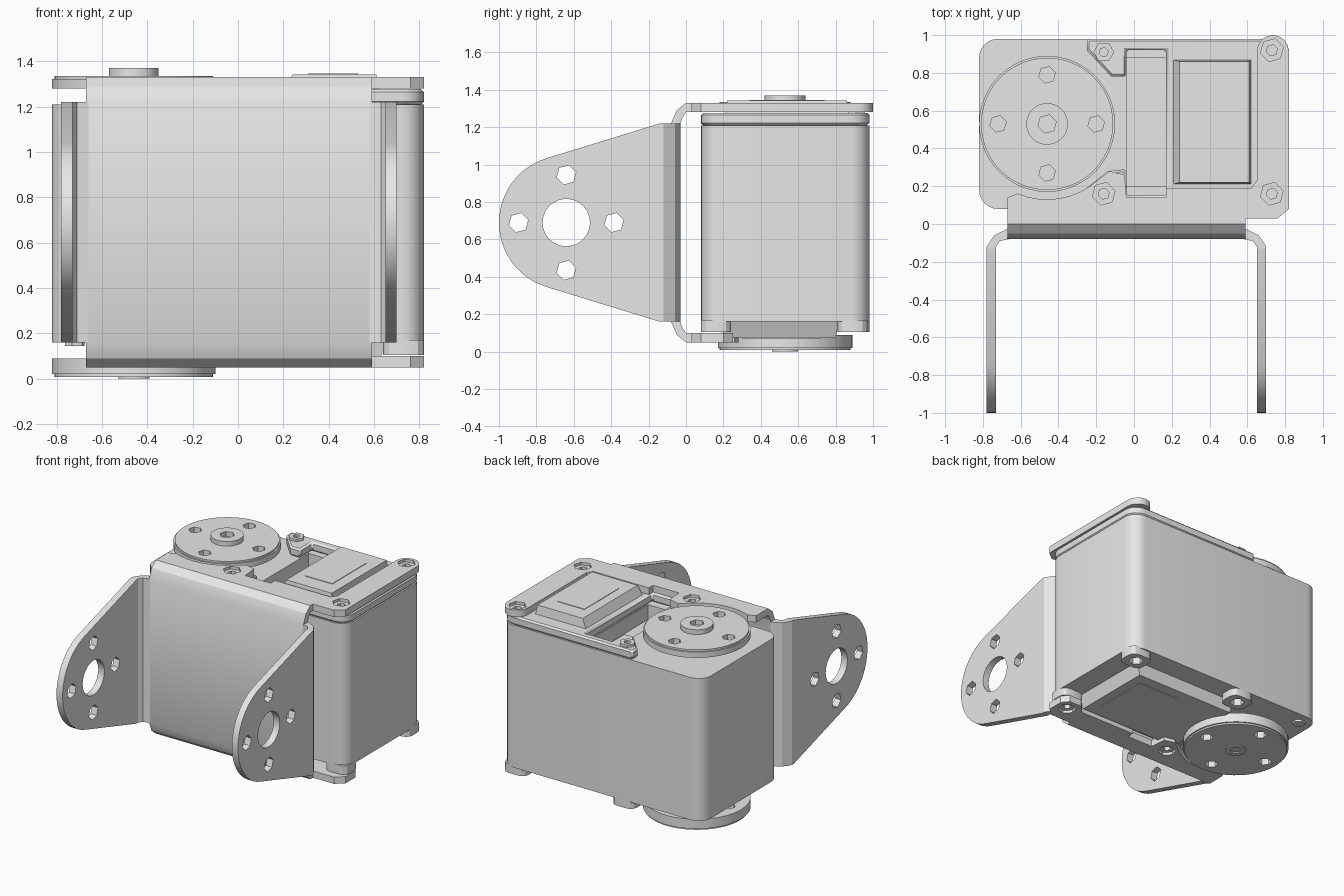
import bpy, bmesh
from math import sin, cos, pi, radians

if "Cube" in bpy.data.objects:
    bpy.data.objects.remove(bpy.data.objects["Cube"])

grey = bpy.data.materials.new("light grey")
grey.diffuse_color = (0.8, 0.8, 0.8, 1)
grey.use_nodes = True
grey.node_tree.nodes["Principled BSDF"].inputs["Base Color"].default_value = grey.diffuse_color


def circle(cx, cy, r, n=32, start=0.0, end=360.0):
    """Points on a full circle, or on an arc when end - start < 360."""
    full = end - start >= 360
    steps = n if full else n - 1
    return [(cx + r * cos(radians(start + (end - start) * i / steps)),
             cy + r * sin(radians(start + (end - start) * i / steps))) for i in range(n)]


def rounded(x0, x1, y0, y1, r, n=7):
    pts = []
    for cx, cy, a in ((x1 - r, y1 - r, 0), (x0 + r, y1 - r, 90),
                      (x0 + r, y0 + r, 180), (x1 - r, y0 + r, 270)):
        pts += circle(cx, cy, r, n, a, a + 90)
    return pts


def rect(x0, x1, y0, y1):
    return [(x0, y0), (x1, y0), (x1, y1), (x0, y1)]


def finish(name, bm, axis, bevel):
    bmesh.ops.remove_doubles(bm, verts=bm.verts, dist=0.0005)
    if axis == 'x':                     # profile drawn in y,z and extruded along x
        for v in bm.verts:
            v.co = (v.co.z, v.co.x, v.co.y)
    bmesh.ops.recalc_face_normals(bm, faces=bm.faces)
    me = bpy.data.meshes.new(name)
    bm.to_mesh(me)
    bm.free()
    me.materials.append(grey)
    ob = bpy.data.objects.new(name, me)
    bpy.context.collection.objects.link(ob)
    if bevel:
        m = ob.modifiers.new("bevel", 'BEVEL')
        m.width, m.segments, m.limit_method, m.angle_limit = bevel, 1, 'ANGLE', radians(50)
    return ob


def prism(name, pts, w0, w1, axis='z', bevel=0, top=None):
    """Solid extrusion; top gives a different outline for sloped sides."""
    bm = bmesh.new()
    a = [bm.verts.new((u, v, w0)) for u, v in pts]
    b = [bm.verts.new((u, v, w1)) for u, v in (top or pts)]
    bm.faces.new(a)
    bm.faces.new(b)
    for i in range(len(a)):
        j = (i + 1) % len(a)
        bm.faces.new((a[i], a[j], b[j], b[i]))
    return finish(name, bm, axis, bevel)


def sheet(name, loops, w0, w1, axis='z'):
    """Extruded outline with holes (first loop is the outline)."""
    cu = bpy.data.curves.new("outline", 'CURVE')
    cu.dimensions, cu.fill_mode, cu.extrude = '2D', 'BOTH', (w1 - w0) / 2
    for pts in loops:
        sp = cu.splines.new('POLY')
        sp.points.add(len(pts) - 1)
        for p, (u, v) in zip(sp.points, pts):
            p.co = (u, v, 0, 1)
        sp.use_cyclic_u = True
    tmp = bpy.data.objects.new("outline", cu)
    bpy.context.collection.objects.link(tmp)
    me = tmp.evaluated_get(bpy.context.evaluated_depsgraph_get()).to_mesh()
    bm = bmesh.new()
    bm.from_mesh(me)
    bpy.data.objects.remove(tmp)
    for v in bm.verts:
        v.co.z += (w0 + w1) / 2
    return finish(name, bm, axis, 0)


def hexagon(cx, cy, r):
    return circle(cx, cy, r, 6, 15, 375)


# Motor case with a pocket behind the connector
case = prism("motor_case", rounded(-0.82, 0.82, 0.08, 0.98, 0.1), 0.16, 1.21)
cutter = prism("pocket_cutter", rect(-0.04, 0.17, 0.2, 0.88), 1.1, 1.3)
cutter.hide_render = True
cutter.hide_viewport = False
cutter.display_type = 'WIRE'
mod = case.modifiers.new("pocket", 'BOOLEAN')
mod.operation, mod.object, mod.solver = 'DIFFERENCE', cutter, 'EXACT'
bpy.context.view_layer.objects.active = case
bpy.ops.object.modifier_apply(modifier="pocket")
bpy.data.objects.remove(cutter)

# Raised rim of the case around the connector pocket
rim = [(-0.25, 0.98), (-0.25, 0.92), (-0.12, 0.78), (-0.04, 0.78), (-0.04, 0.92), (0.17, 0.92),
       (0.17, 0.15), (-0.04, 0.15), (-0.04, 0.29), (-0.14, 0.28), (-0.25, 0.19), (-0.3, 0.08)]
rim += circle(0.72, 0.18, 0.1, 7, 270, 360) + circle(0.72, 0.88, 0.1, 7, 0, 90)
prism("case_rim", rim, 1.21, 1.277, bevel=0.012)

# Raised covers with a thin label plate, above and below
prism("top_cover", rect(0.17, 0.63, 0.2, 0.88), 1.2, 1.342, top=rect(0.24, 0.61, 0.22, 0.86))
prism("top_label", rect(0.31, 0.53, 0.34, 0.74), 1.342, 1.346)
prism("bottom_cover", rect(-0.2, 0.66, 0.18, 0.82), 0.17, 0.075, top=rect(-0.18, 0.62, 0.2, 0.8))
prism("bottom_label", rect(0.22, 0.55, 0.3, 0.72), 0.071, 0.075)

# Feet and screws under the case
for x, y in ((0.73, 0.16), (0.73, 0.89), (-0.16, 0.16), (-0.16, 0.9)):
    w = 0.09
    foot = rounded(x - w, x + w, y - 0.08, y + 0.08, 0.05, 4)
    sheet("case_foot", [foot, hexagon(x, y, 0.05)], 0.105, 0.17)
prism("corner_screw", hexagon(-0.72, 0.89, 0.045), 0.145, 0.17)

# Output wheels on both ends of the shaft
HX, HY = -0.46, 0.53
holes = [hexagon(HX + 0.26 * cos(i * pi / 2), HY + 0.26 * sin(i * pi / 2), 0.045) for i in range(4)]
for name, z0, z1, z2 in (("top_wheel", 1.28, 1.322, 1.335), ("bottom_wheel", 0.09, 0.02, 0.008)):
    sheet(name, [circle(HX, HY, 0.36, 48)] + holes, min(z0, z1), max(z0, z1))
    sheet(name + "_face", [circle(HX, HY, 0.35, 48)] + holes, min(z1, z2), max(z1, z2))
prism("top_shaft", circle(HX, HY, 0.18), 1.2, 1.29)
prism("bottom_shaft", circle(HX, HY, 0.18), 0.05, 0.17)
sheet("top_hub", [circle(HX, HY, 0.11), hexagon(HX, HY, 0.05)], 1.33, 1.37)
sheet("bottom_hub", [circle(HX, HY, 0.07), hexagon(HX, HY, 0.04)], 0.0, 0.01)

# Bent bracket wall in front, folding into the top and bottom plates
outer = [(0.02, 1.33), (0.0, 1.33), (-0.05, 1.29), (-0.08, 1.22)]
inner = [(-0.03, 1.22), (-0.02, 1.25), (0.0, 1.28), (0.02, 1.28)]


def flip(pts):
    return [(y, 1.38 - z) for y, z in reversed(pts)]


prism("bracket_wall", outer + flip(outer) + flip(inner) + inner, -0.67, 0.59, 'x')

# Top and bottom bracket plates, cut away around the wheel
front = [(-0.67, 0.02), (0.59, 0.02), (0.59, 0.03), (0.76, 0.03), (0.82, 0.08)]
back = [(0.62, 0.19), (0.17, 0.19), (0.17, 0.14), (-0.04, 0.14), (-0.05, 0.26), (-0.13, 0.28)]
back += circle(HX, HY, 0.4, 9, 312, 247) + [(-0.67, 0.14)]
top_strip = circle(0.735, 0.915, 0.085, 9, 0, 180) + [(0.65, 0.23)]
bottom_strip = [(0.82, 0.2), (0.78, 0.25), (0.68, 0.25)]
near = [(0.73, 0.16), (-0.16, 0.16)]
for name, strip, spots, z0 in (("top_plate", top_strip, near + [(0.73, 0.92)], 1.28),
                               ("bottom_plate", bottom_strip, near, 0.05)):
    sheet(name, [front + strip + back] + [hexagon(x, y, 0.062) for x, y in spots], z0, z0 + 0.05)
    for x, y in spots:
        z = z0 if z0 > 1 else z0 + 0.02
        sheet("plate_screw", [circle(x, y, 0.068, 12), hexagon(x, y, 0.03)], z, z + 0.03)
sheet("rear_screw", [circle(-0.16, 0.91, 0.055, 6), hexagon(-0.16, 0.91, 0.025)], 1.27, 1.295)

# Two side arms with their bends, mirrored about the bracket centre
CX = -0.04
arm = [(-0.12, 0.16), (-0.12, 1.22), (-0.14, 1.22)]
arm += circle(-0.64, 0.69, 0.36, 25, 107, 253) + [(-0.14, 0.16)]
arm_holes = [circle(-0.64, 0.69, 0.127, 24)]
arm_holes += [hexagon(-0.64 + 0.255 * cos(i * pi / 2), 0.69 + 0.255 * sin(i * pi / 2), 0.053)
              for i in range(4)]
bend = [(0.62, -0.03), (0.64, -0.03), (0.70, -0.06), (0.74, -0.12), (0.69, -0.12), (0.67, -0.09), (0.62, -0.08)]
for side, s in (("left", -1), ("right", 1)):
    xs = sorted((CX + s * 0.69, CX + s * 0.74))
    sheet(side + "_arm", [arm] + arm_holes, xs[0], xs[1], 'x')
    prism(side + "_arm_bend", [(CX + s * x, y) for x, y in bend], 0.16, 1.22)

# Smooth the curved walls and keep the edges sharp
for ob in bpy.context.scene.objects:
    ob.select_set(ob.type == 'MESH')
bpy.context.view_layer.objects.active = case
bpy.ops.object.shade_smooth_by_angle(angle=radians(28))
